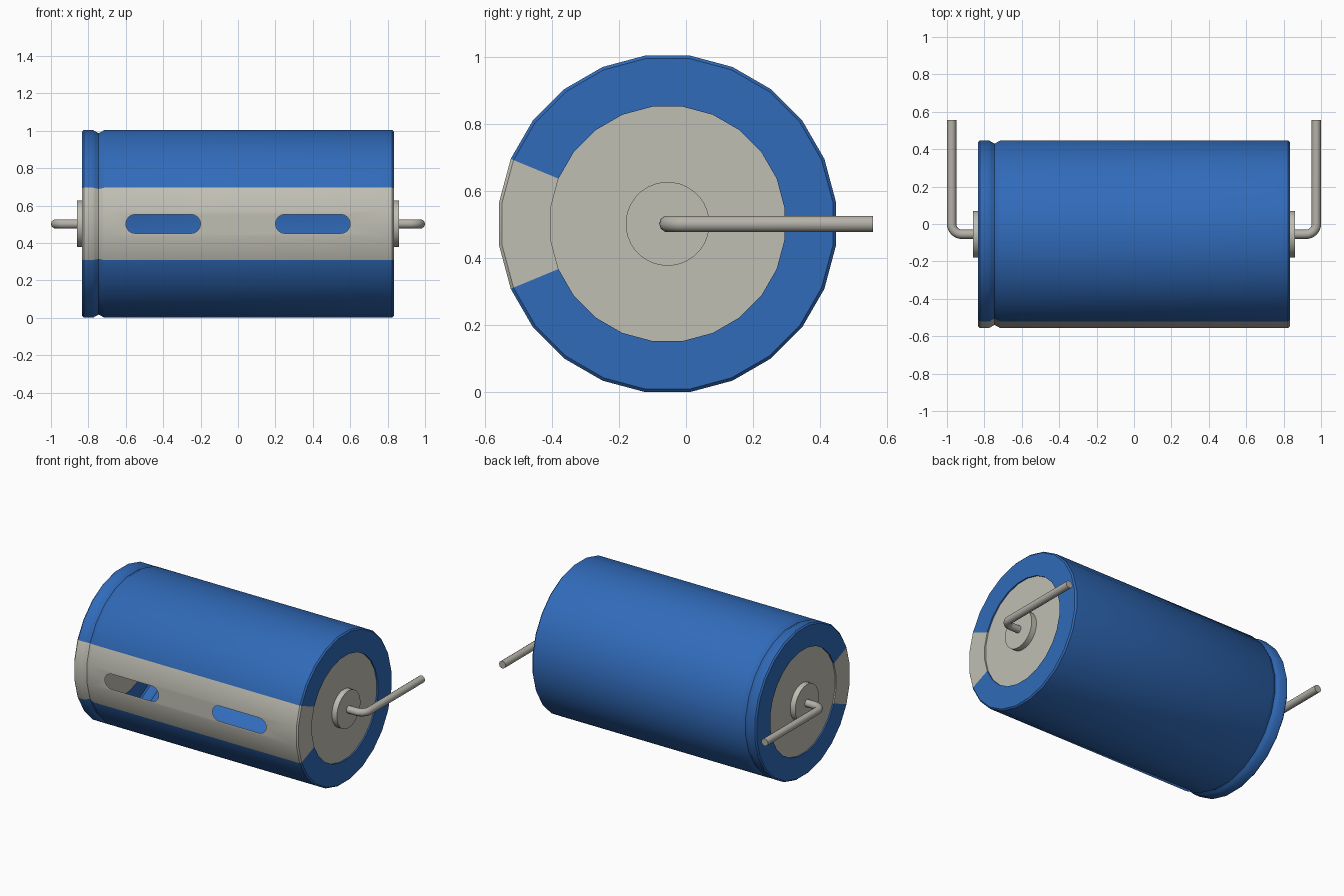
import bpy
import bmesh
import math
from mathutils import Vector

cube = bpy.data.objects.get("Cube")
if cube:
    bpy.data.objects.remove(cube, do_unlink=True)

SEG = 24                  # sides of the can
CY, CZ = -0.055, 0.502    # axis of the can
R = 0.506                 # can radius
R_CAP = 0.352             # end opening radius
END = 0.833               # half length of the can


def material(name, color):
    m = bpy.data.materials.new(name)
    m.use_nodes = True
    m.diffuse_color = (*color, 1)
    bsdf = m.node_tree.nodes["Principled BSDF"]
    bsdf.inputs["Base Color"].default_value = (*color, 1)
    bsdf.inputs["Roughness"].default_value = 0.6
    return m


blue = material("sleeve blue", (0.030, 0.145, 0.485))
grey = material("pale grey", (0.53, 0.52, 0.455))
metal = material("lead metal", (0.46, 0.44, 0.395))


def finish(obj, angle):
    bpy.ops.object.select_all(action='DESELECT')
    obj.select_set(True)
    bpy.context.view_layer.objects.active = obj
    bpy.ops.object.shade_smooth_by_angle(angle=math.radians(angle))


def add_object(name, bm, mats, angle=40):
    mesh = bpy.data.meshes.new(name)
    bm.to_mesh(mesh)
    bm.free()
    for m in mats:
        mesh.materials.append(m)
    obj = bpy.data.objects.new(name, mesh)
    bpy.context.collection.objects.link(obj)
    finish(obj, angle)
    return obj


def ring_points(x, r, n=SEG):
    angles = [(i + 0.5) * math.tau / n for i in range(n)]
    return [Vector((x, CY - r * math.cos(a), CZ + r * math.sin(a))) for a in angles]


def lathe(profile, n=SEG, caps=False):
    """Revolve (x, radius) points round the can axis; returns bmesh and face grid."""
    bm = bmesh.new()
    rings = [[bm.verts.new(p) for p in ring_points(x, r, n)] for x, r in profile]
    grid = []
    for a, b in zip(rings, rings[1:]):
        grid.append([bm.faces.new((a[i], a[(i + 1) % n], b[(i + 1) % n], b[i]))
                     for i in range(n)])
    if caps:
        bm.faces.new(rings[0])
        bm.faces.new(rings[-1])
    return bm, grid


# Sleeve: hollow can with rolled rims and a pressed groove near one end
profile = [(-END + 0.022, R_CAP), (-END, R_CAP), (-END, R - 0.009), (-END + 0.009, R),
           (-0.775, R), (-0.762, R - 0.008), (-0.745, R - 0.017), (-0.728, R - 0.008),
           (-0.715, R), (END - 0.009, R), (END, R - 0.009), (END, R_CAP),
           (END - 0.022, R_CAP)]
bm, grid = lathe(profile)

# Pale stripe: the three segments facing the front
for row in grid:
    for i in (SEG - 2, SEG - 1, 0):
        row[i].material_index = 1

# Two rounded slots cut through the long front facet
facet = grid[8][SEG - 1]
edges = list(facet.edges)
y_front = facet.verts[0].co.y
bmesh.ops.delete(bm, geom=[facet], context='FACES_ONLY')
SLOT_R = 0.051
for cx in (-0.4, 0.4):
    loop = []
    for side, start in ((1, -90), (-1, 90)):
        for k in range(9):
            a = math.radians(start + k * 22.5)
            loop.append(bm.verts.new((cx + side * (0.2 - SLOT_R) + SLOT_R * math.cos(a),
                                      y_front, CZ + SLOT_R * math.sin(a))))
    edges += [bm.edges.new((loop[i], loop[(i + 1) % len(loop)])) for i in range(len(loop))]
filled = bmesh.ops.triangle_fill(bm, edges=edges, use_beauty=True, normal=(0, -1, 0))
for g in filled["geom"]:
    if isinstance(g, bmesh.types.BMFace):
        g.material_index = 1
bmesh.ops.recalc_face_normals(bm, faces=bm.faces)
add_object("sleeve", bm, [blue, grey])


def disc(name, x0, x1, r, n):
    b, _ = lathe([(x0, r), (x1, r)], n, caps=True)
    bmesh.ops.recalc_face_normals(b, faces=b.faces)
    add_object(name, b, [grey])


def lead(name, s):
    """Round wire leaving the end and bending towards the back."""
    bend, x_out = 0.055, 0.975
    pts = [(0.85, CY)]
    for k in range(9):
        a = math.radians(k * 11.25)
        pts.append((x_out - bend + bend * math.sin(a), CY + bend - bend * math.cos(a)))
    pts.append((x_out, 0.557))
    curve = bpy.data.curves.new(name, 'CURVE')
    curve.dimensions = '3D'
    curve.bevel_depth = 0.025
    curve.bevel_resolution = 3
    curve.use_fill_caps = True
    spline = curve.splines.new('POLY')
    spline.points.add(len(pts) - 1)
    for p, (x, y) in zip(spline.points, pts):
        p.co = (s * x, y, CZ, 1)
    curve.materials.append(metal)
    obj = bpy.data.objects.new(name, curve)
    bpy.context.collection.objects.link(obj)
    bpy.ops.object.select_all(action='DESELECT')
    obj.select_set(True)
    bpy.context.view_layer.objects.active = obj
    bpy.ops.object.convert(target='MESH')
    finish(bpy.context.view_layer.objects.active, 40)


# End cap, washer and wire lead on both ends
for s, side in ((1, "left"), (-1, "right")):
    disc(side + "_end_cap", s * (END - 0.022), s * (END - 0.009), R_CAP, SEG)
    disc(side + "_washer", s * (END - 0.012), s * 0.861, 0.125, 32)
    lead(side + "_lead", s)
